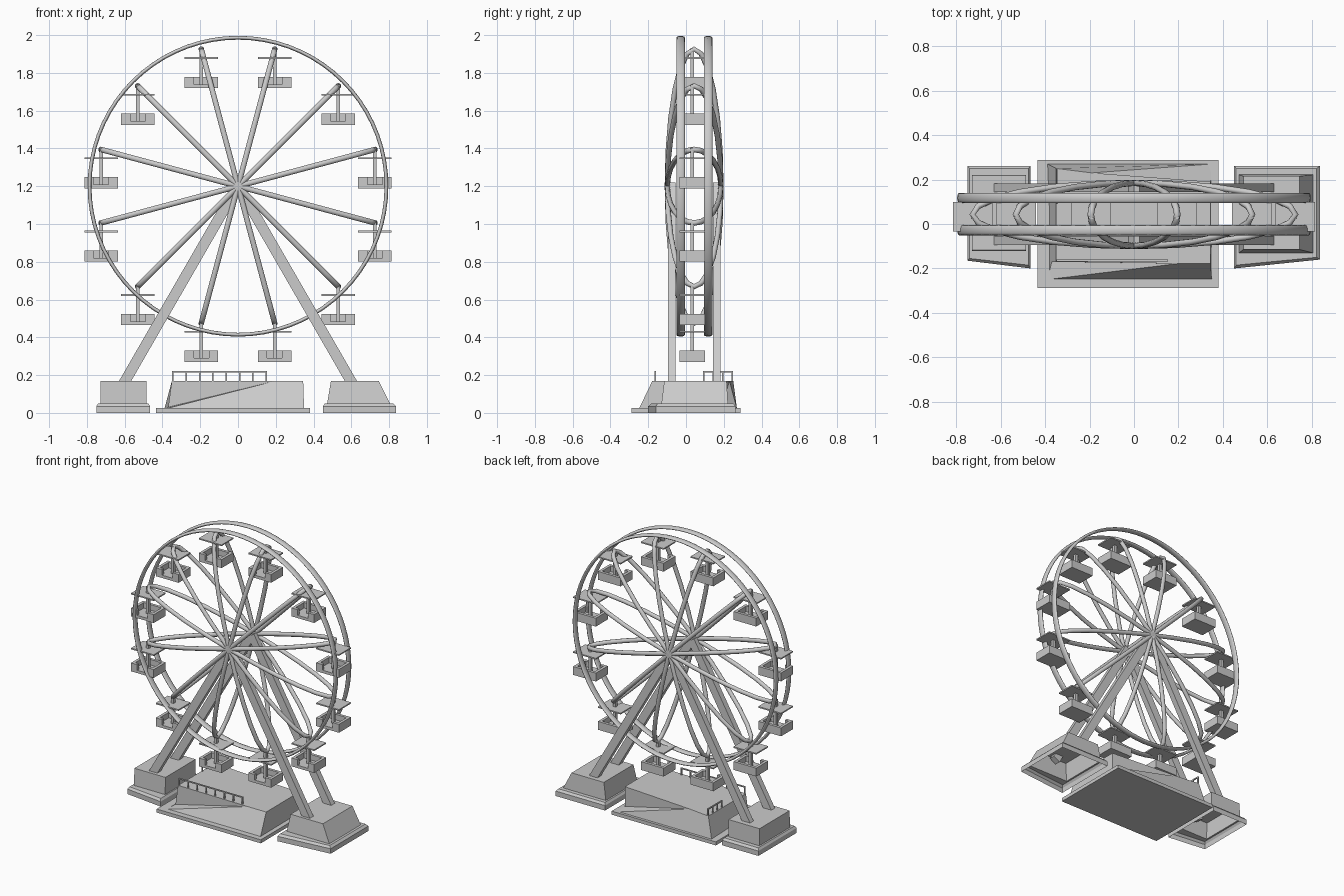
import bpy, bmesh, math
from mathutils import Vector, Matrix

if "Cube" in bpy.data.objects:
    bpy.data.objects.remove(bpy.data.objects["Cube"])

HUB = Vector((0, 0.043, 1.2))
X, Y, Z = Vector((1, 0, 0)), Vector((0, 1, 0)), Vector((0, 0, 1))


def link(name, bm, loc=(0, 0, 0), smooth=False):
    bmesh.ops.recalc_face_normals(bm, faces=bm.faces)
    me = bpy.data.meshes.new(name)
    bm.to_mesh(me)
    bm.free()
    for p in me.polygons:
        p.use_smooth = smooth
    ob = bpy.data.objects.new(name, me)
    ob.location = loc
    bpy.context.collection.objects.link(ob)
    return ob


def add_box(bm, x0, x1, y0, y1, z0, z1):
    m = Matrix.Translation(((x0 + x1) / 2, (y0 + y1) / 2, (z0 + z1) / 2))
    m = m @ Matrix.Diagonal((x1 - x0, y1 - y0, z1 - z0, 1))
    bmesh.ops.create_cube(bm, size=1, matrix=m)


def poly(name, verts, faces):
    bm = bmesh.new()
    vs = [bm.verts.new(v) for v in verts]
    for f in faces:
        bm.faces.new([vs[i] for i in f])
    return link(name, bm)


def ring(name, c, u, v, a, b, t_in, t_out, n, m):
    """Tube swept round an ellipse with semi-axes a, b along u, v."""
    bm = bmesh.new()
    w = u.cross(v)
    rows = []
    for i in range(n):
        t = 2 * math.pi * i / n
        p = c + u * a * math.cos(t) + v * b * math.sin(t)
        nrm = (u * b * math.cos(t) + v * a * math.sin(t)).normalized()
        rows.append([bm.verts.new(p + nrm * t_in * math.cos(s) + w * t_out * math.sin(s))
                     for s in (2 * math.pi * j / m for j in range(m))])
    for i in range(n):
        r, q = rows[i], rows[(i + 1) % n]
        for j in range(m):
            k = (j + 1) % m
            bm.faces.new((r[j], r[k], q[k], q[j]))
    return link(name, bm, smooth=True)


def beam(name, p, q, width, depth):
    """Straight bar in an xz plane."""
    p, q = Vector(p), Vector(q)
    d = (q - p).normalized()
    s = d.cross(Y) * width / 2
    t = Y * depth / 2
    vs = [e + k * s + l * t for e in (p, q) for k, l in ((-1, -1), (1, -1), (1, 1), (-1, 1))]
    return poly(name, vs, [(0, 1, 2, 3), (4, 5, 6, 7), (0, 1, 5, 4),
                           (1, 2, 6, 5), (2, 3, 7, 6), (3, 0, 4, 7)])


# Rims
ring("front_rim", Vector((0, -0.028, 1.2)), X, Z, 0.786, 0.786, 0.010, 0.023, 72, 12)
ring("back_rim", Vector((0, 0.117, 1.2)), X, Z, 0.786, 0.786, 0.010, 0.023, 72, 12)

# Bowed spoke loops, each one making four spokes
for k in range(6):
    a = math.radians(15 + 30 * k)
    ring("spoke_loop", HUB, Vector((math.cos(a), 0, math.sin(a))), Y,
         0.752, 0.142, 0.014, 0.015, 24, 10)

# Gondola: canopy, pole, floor and low walls with a front opening
bm = bmesh.new()
hx, y0, y1, t = 0.089, -0.067, 0.067, 0.02
add_box(bm, -hx, hx, y0, y1, -0.047, -0.038)
add_box(bm, -0.01, 0.01, -0.01, 0.01, -0.19, 0.01)
add_box(bm, -hx, hx, y0, y1, -0.202, -0.182)
add_box(bm, -hx, hx, y1 - t, y1, -0.182, -0.143)
for s in (-1, 1):
    xs = sorted((s * hx, s * (hx - t)))
    add_box(bm, *xs, y0 + t, y1 - t, -0.182, -0.143)
    xs = sorted((s * hx, s * 0.04))
    add_box(bm, *xs, y0, y0 + t, -0.182, -0.143)
first = None
for k in range(12):
    a = math.radians(15 + 30 * k)
    loc = (0.75 * math.cos(a), 0.033, 1.197 + 0.75 * math.sin(a))
    if first is None:
        first = link("gondola", bm, loc)
    else:
        ob = bpy.data.objects.new("gondola", first.data)
        ob.location = loc
        bpy.context.collection.objects.link(ob)

# A-frame legs
for nm, y in (("front_leg", -0.075), ("back_leg", 0.163)):
    for s in (-1, 1):
        beam(nm, (s * 0.62, y, 0.13), (0, y, 1.205), 0.056, 0.04)


# Hollow leg footings, stacked from bottom outline to top cap
def footing(name, levels):
    vs, fs = [], []
    for x0, x1, ya, yb, y1, z in levels:
        vs += [(x0, ya, z), (x1, yb, z), (x1, y1, z), (x0, y1, z)]
    for i in range(len(levels) - 1):
        for j in range(4):
            k = (j + 1) % 4
            fs.append((4 * i + j, 4 * i + k, 4 * i + 4 + k, 4 * i + 4 + j))
    n = 4 * len(levels)
    fs.append((n - 4, n - 3, n - 2, n - 1))
    poly(name, vs, fs)


footing("left_footing", [(-0.75, -0.465, -0.165, -0.2, 0.262, 0),
                         (-0.75, -0.465, -0.165, -0.2, 0.262, 0.035),
                         (-0.74, -0.475, -0.155, -0.185, 0.25, 0.05),
                         (-0.728, -0.485, -0.122, -0.122, 0.22, 0.05),
                         (-0.728, -0.485, -0.118, -0.118, 0.218, 0.17)])
footing("right_footing", [(0.45, 0.837, -0.2, -0.16, 0.262, 0),
                          (0.45, 0.837, -0.2, -0.16, 0.262, 0.035),
                          (0.46, 0.822, -0.185, -0.15, 0.25, 0.05),
                          (0.472, 0.805, -0.13, -0.13, 0.222, 0.05),
                          (0.492, 0.745, -0.115, -0.115, 0.215, 0.17)])

# Boarding platform: plate, then body with a ramp cut in front and back
bm = bmesh.new()
add_box(bm, -0.435, 0.38, -0.288, 0.288, 0, 0.025)
link("platform_plate", bm)
z0, z1 = 0.02, 0.17
poly("platform_body",
     [(-0.39, -0.25, z0), (0.35, -0.25, z0), (0.35, 0.27, z0), (-0.39, 0.27, z0),
      (-0.37, -0.17, 0.03), (0.345, 0.19, 0.03),
      (-0.35, -0.17, z1), (0.2, -0.178, z1), (0.345, -0.178, z1),
      (0.345, 0.19, z1), (-0.19, 0.23, z1), (-0.35, 0.25, z1)],
     [(6, 7, 8, 9, 10, 11), (0, 1, 8, 7), (0, 7, 4), (4, 7, 6), (1, 2, 5, 9, 8),
      (2, 3, 11, 10), (2, 10, 5), (5, 10, 9), (3, 0, 4, 6, 11), (0, 3, 2, 1)])

# Railings on the platform
bm = bmesh.new()
r = 0.004
add_box(bm, -0.349, 0.154, -0.168, -0.16, 0.213, 0.221)
for i in range(8):
    x = -0.345 + i * 0.0707
    add_box(bm, x - r, x + r, -0.168, -0.16, 0.165, 0.214)
link("front_railing", bm)
bm = bmesh.new()
add_box(bm, -0.349, -0.341, 0.09, 0.25, 0.213, 0.221)
for y in (0.094, 0.145, 0.195, 0.246):
    add_box(bm, -0.349, -0.341, y - r, y + r, 0.165, 0.214)
link("side_railing", bm)
